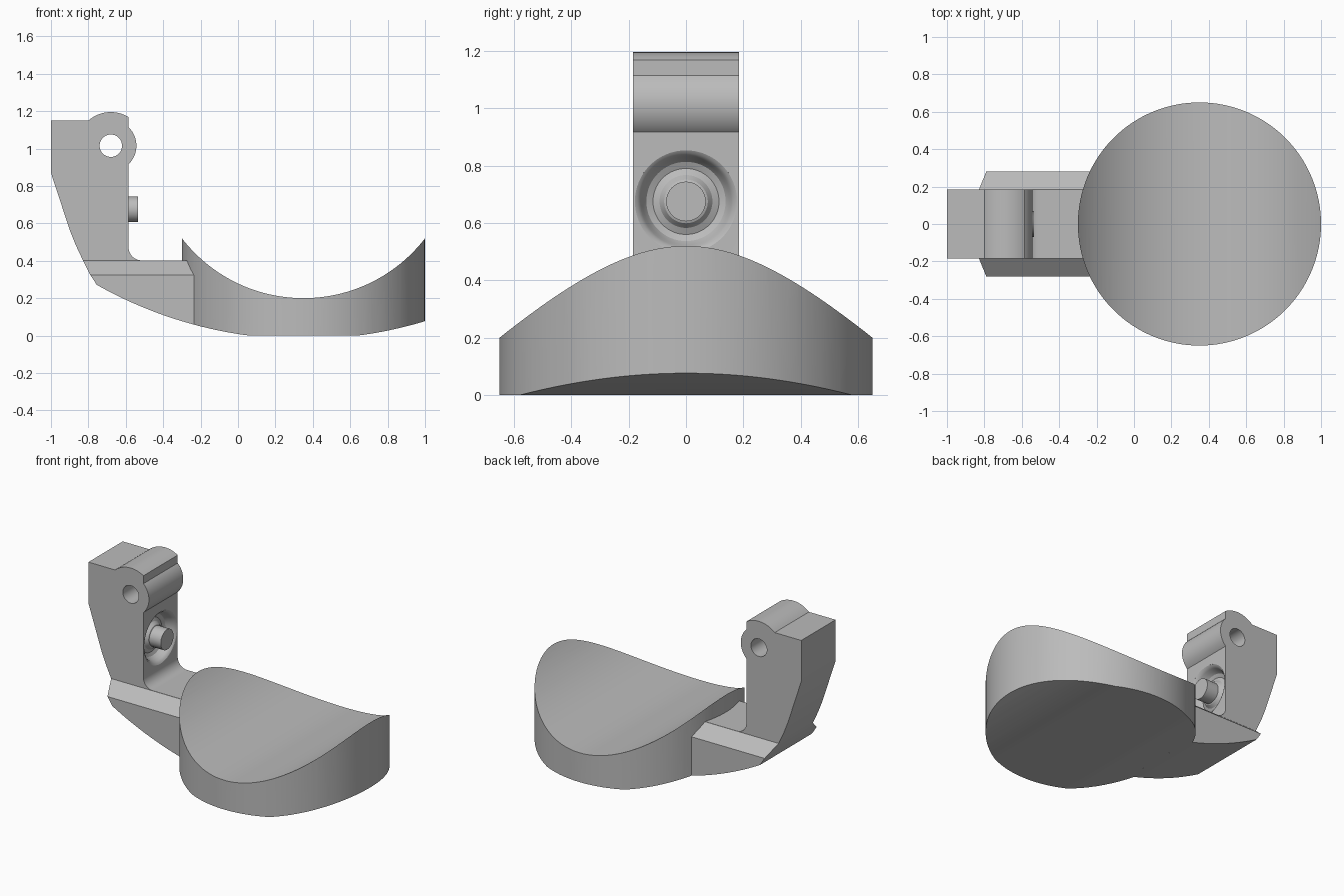
import bpy, bmesh, math
from mathutils import Matrix, Vector

if "Cube" in bpy.data.objects:
    bpy.data.objects.remove(bpy.data.objects["Cube"])

grey = bpy.data.materials.new("plain grey")
grey.diffuse_color = (0.5, 0.5, 0.5, 1)
grey.use_nodes = True
grey.node_tree.nodes["Principled BSDF"].inputs["Base Color"].default_value = grey.diffuse_color


def finish(name, bm):
    bmesh.ops.recalc_face_normals(bm, faces=bm.faces)
    me = bpy.data.meshes.new(name)
    bm.to_mesh(me)
    bm.free()
    me.materials.append(grey)
    ob = bpy.data.objects.new(name, me)
    bpy.context.collection.objects.link(ob)
    return ob


def prism(name, start, sweep):
    """Extrude a closed outline along the sweep vector."""
    bm = bmesh.new()
    face = bm.faces.new([bm.verts.new(p) for p in start])
    out = bmesh.ops.extrude_face_region(bm, geom=[face])
    bmesh.ops.translate(bm, vec=Vector(sweep),
                        verts=[v for v in out["geom"] if isinstance(v, bmesh.types.BMVert)])
    return finish(name, bm)


def side_prism(name, outline, half):
    return prism(name, [(x, -half, z) for x, z in outline], (0, 2 * half, 0))


def cylinder(name, r, depth, loc, axis, n=64):
    bm = bmesh.new()
    turn = Matrix() if axis == "Z" else Matrix.Rotation(math.pi / 2, 4, "X" if axis == "Y" else "Y")
    bmesh.ops.create_cone(bm, cap_ends=True, segments=n, radius1=r, radius2=r, depth=depth,
                          matrix=Matrix.Translation(loc) @ turn)
    return finish(name, bm)


def combine(ob, other, op):
    mod = ob.modifiers.new(op, "BOOLEAN")
    mod.operation, mod.object, mod.solver = op, other, "EXACT"
    bpy.context.view_layer.objects.active = ob
    bpy.ops.object.modifier_apply(modifier=mod.name)
    bpy.data.objects.remove(other, do_unlink=True)


def arc(cx, cz, r, a0, a1, n):
    return [(cx + r * math.cos(math.radians(a0 + (a1 - a0) * i / n)),
             cz + r * math.sin(math.radians(a0 + (a1 - a0) * i / n))) for i in range(n + 1)]


def bottom(x):
    """Height of the curved underside, flattened in the middle."""
    return max(0.0, 2.231 - math.sqrt(2.25 ** 2 - (x - 0.35) ** 2))


def underside(x0, x1, n):
    return [(x0 + (x1 - x0) * i / n, bottom(x0 + (x1 - x0) * i / n)) for i in range(n + 1)]


# Dish: round disc with a saddle-shaped top and a curved underside
dish = cylinder("dish", 0.65, 2, (0.35, 0, 0.5), "Z", 128)
left = underside(-0.4, 0.06, 12)
right = underside(0.64, 1.1, 12)
saddle = arc(0.35, 1.02, 0.82, -24, -156, 64)
combine(dish, side_prism("dish_profile", left + right + saddle, 0.8), "INTERSECT")

# Arm: side outline with hinge bulge, inner fillet and curved back
px, pz = -0.68, 1.015
outline = [(-1, 0.87), (-1, 1.15)]
outline += arc(px, pz, 0.18, 131.5, 58, 16)
outline += arc(px, pz, 0.137, 46, -46, 20)
outline += arc(-0.515, 0.472, 0.07, 180, 270, 12)
outline += [(-0.2, 0.402)]
outline += underside(-0.2, -0.755, 14)
outline += [(-0.79, 0.325), (-0.828, 0.40), (-0.868, 0.485), (-0.9, 0.565), (-0.918, 0.62)]
arm = side_prism("arm", outline, 0.4)

# Narrow upper arm and wider base with sloped shoulders
section = [(0.28, -0.1), (0.28, 0.325), (0.185, 0.401), (0.185, 1.4)]
section += [(-y, z) for y, z in reversed(section)]
combine(arm, prism("arm_section", [(-1.3, y, z) for y, z in section], (1.5, 0, 0)), "INTERSECT")

# Pivot hole through the hinge
combine(arm, cylinder("pivot_hole", 0.06, 1, (px, 0, pz), "Y", 48), "DIFFERENCE")

# Rounded ring groove around the peg
ring = [(0.05, -0.05), (0.182, -0.05), (0.178, 0.0), (0.168, 0.006), (0.158, 0.02), (0.151, 0.04),
        (0.138, 0.06), (0.115, 0.07), (0.092, 0.06), (0.076, 0.04), (0.05, 0.03)]
bm = bmesh.new()
verts = [bm.verts.new((-0.585 - d, r, 0.675)) for r, d in ring]
edges = [bm.edges.new((verts[i - 1], verts[i])) for i in range(len(verts))]
bmesh.ops.spin(bm, geom=verts + edges, cent=(0, 0, 0.675), axis=(1, 0, 0),
               angle=2 * math.pi, steps=64, use_merge=True)
bmesh.ops.remove_doubles(bm, verts=bm.verts, dist=1e-5)
combine(arm, finish("groove_cutter", bm), "DIFFERENCE")

# Peg standing in the groove
peg = cylinder("peg", 0.069, 0.165, (-0.6175, 0, 0.675), "X", 48)
combine(arm, peg, "UNION")

# Join the arm to the dish and shade
combine(dish, arm, "UNION")
dish.name = "dish_and_arm"
bpy.context.view_layer.objects.active = dish
dish.select_set(True)
bpy.ops.object.shade_smooth_by_angle(angle=math.radians(25))
